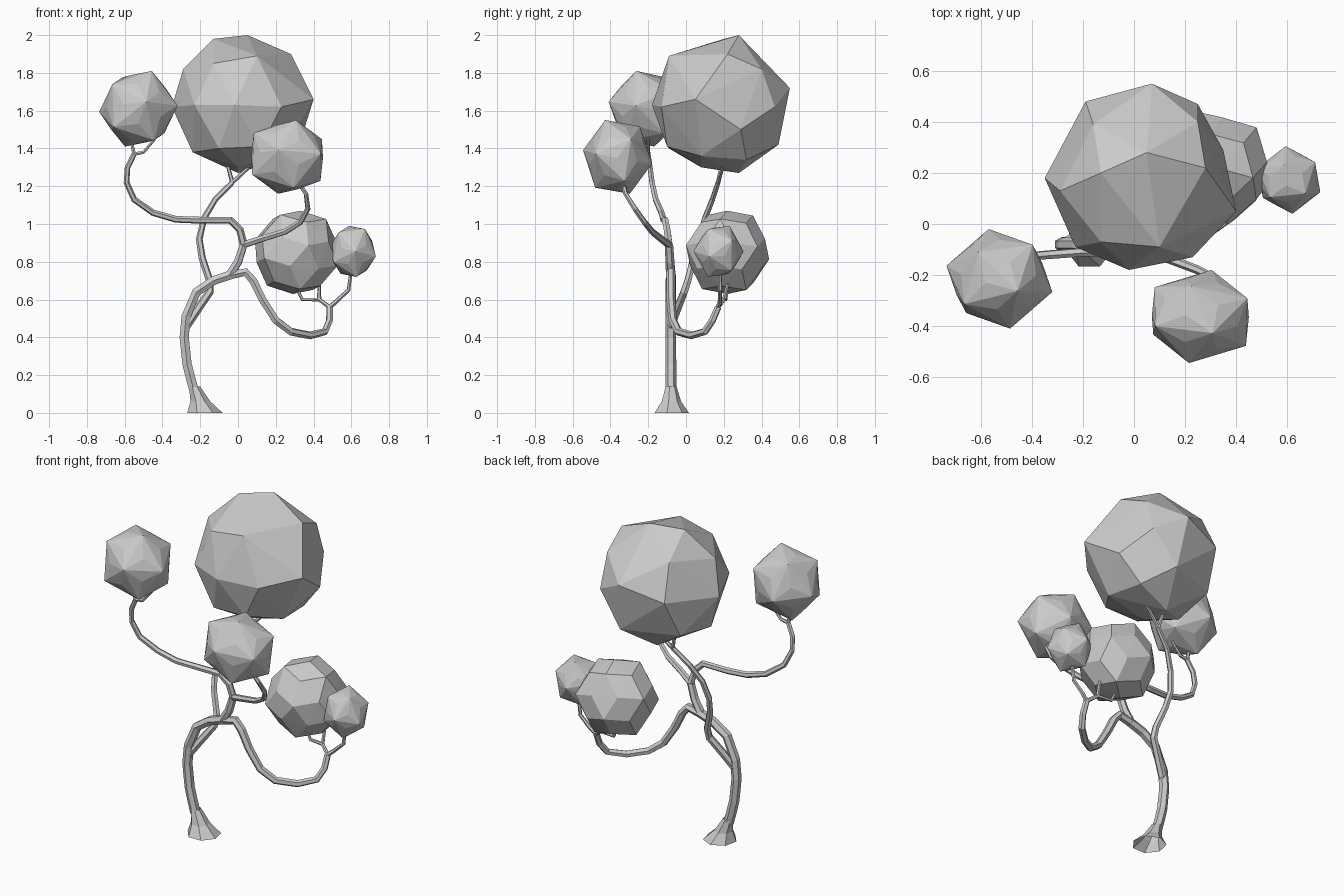
import bpy
import bmesh
from mathutils import Euler, Vector

default_cube = bpy.data.objects.get("Cube")
if default_cube:
    bpy.data.objects.remove(default_cube, do_unlink=True)

grey = bpy.data.materials.new("plain grey")
grey.use_nodes = True
colour = (0.6, 0.6, 0.6, 1)
grey.diffuse_color = colour
grey.node_tree.nodes["Principled BSDF"].inputs["Base Color"].default_value = colour


def add_object(name, mesh):
    """Link a flat-shaded mesh in the shared grey."""
    mesh.materials.clear()
    mesh.materials.append(grey)
    for polygon in mesh.polygons:
        polygon.use_smooth = False
        polygon.material_index = 0
    obj = bpy.data.objects.new(name, mesh)
    bpy.context.scene.collection.objects.link(obj)
    return obj


def branch(name, points, radius_start, radius_end):
    """Six-sided tapering tube along a path."""
    curve = bpy.data.curves.new(name + " path", "CURVE")
    curve.dimensions = "3D"
    curve.bevel_depth = 1
    curve.bevel_resolution = 1
    curve.use_fill_caps = True
    spline = curve.splines.new("POLY")
    spline.points.add(len(points) - 1)
    spline.use_smooth = False
    last = len(points) - 1
    for i, position in enumerate(points):
        spline.points[i].co = (*position, 1)
        spline.points[i].radius = radius_start + (radius_end - radius_start) * i / last
    helper = bpy.data.objects.new(name + " helper", curve)
    bpy.context.scene.collection.objects.link(helper)
    bpy.context.view_layer.update()
    evaluated = helper.evaluated_get(bpy.context.evaluated_depsgraph_get())
    mesh = bpy.data.meshes.new_from_object(evaluated)
    mesh.name = name
    bpy.data.objects.remove(helper, do_unlink=True)
    return add_object(name, mesh)


def hull(name, points):
    """Faceted solid wrapped around a few corners."""
    bm = bmesh.new()
    for p in points:
        bm.verts.new(p)
    bmesh.ops.convex_hull(bm, input=bm.verts[:])
    bmesh.ops.recalc_face_normals(bm, faces=bm.faces[:])
    mesh = bpy.data.meshes.new(name)
    bm.to_mesh(mesh)
    bm.free()
    return add_object(name, mesh)


def crown(name, low, high, turn, bulge):
    """Twenty-sided ball fitted into a box, its face centres pushed out to bulge."""
    bm = bmesh.new()
    bmesh.ops.create_icosphere(bm, subdivisions=1, radius=1)
    points = [v.co.normalized() for v in bm.verts]
    points += [f.calc_center_median().normalized() * bulge for f in bm.faces]
    bm.free()
    rotation = Euler(turn).to_matrix()
    points = [rotation @ p for p in points]
    for axis in range(3):
        values = [p[axis] for p in points]
        start, size = min(values), max(values) - min(values)
        for p in points:
            p[axis] = low[axis] + (high[axis] - low[axis]) * (p[axis] - start) / size
    return hull(name, points)


# Trunk and flared root
trunk_y = -.08
trunk = [(-.23, .11), (-.25, .18), (-.27, .26), (-.285, .4), (-.275, .51),
         (-.22, .64), (-.13, .7), (-.04, .73)]
branch("trunk", [(x, trunk_y, z) for x, z in trunk], .029, .027)

bm = bmesh.new()
bmesh.ops.create_cone(bm, cap_ends=False, segments=7, radius1=.096, radius2=.03, depth=.14)
for v in bm.verts:
    top = v.co.z > 0
    v.co += Vector((-.23 if top else -.175, trunk_y, .07))
waist = bmesh.ops.bisect_plane(bm, geom=bm.verts[:] + bm.edges[:] + bm.faces[:],
                               plane_co=(0, 0, .06), plane_no=(0, 0, 1))
for v in waist["geom_cut"]:
    if isinstance(v, bmesh.types.BMVert):
        v.co.x = -.2 + (v.co.x + .2) * .8
        v.co.y = trunk_y + (v.co.y - trunk_y) * .8
root_mesh = bpy.data.meshes.new("root flare")
bm.to_mesh(root_mesh)
bm.free()
add_object("root flare", root_mesh)

# Upper limb and its two long branches
fork = (.03, -.09, .89)
branch("upper limb", [(-.05, -.08, .72), (0, -.085, .8), fork], .026, .022)
left_fork = (-.55, -.2, 1.37)
branch("upper right branch", [
    fork, (.01, -.1, .97), (-.04, -.11, 1.02), (-.2, -.11, 1.02),
    (-.33, -.12, 1.025), (-.45, -.13, 1.06), (-.55, -.16, 1.13),
    (-.59, -.18, 1.22), (-.585, -.19, 1.3), left_fork], .021, .014)
branch("right crown twig", [left_fork, (-.57, -.2, 1.46)], .011, .009)
branch("right crown side twig", [left_fork, (-.5, -.2, 1.38), (-.44, -.2, 1.45)], .011, .008)
branch("front branch", [
    fork, (.12, -.13, .92), (.25, -.18, .96), (.33, -.22, 1.01),
    (.37, -.27, 1.08), (.36, -.32, 1.16), (.3, -.34, 1.25)], .02, .011)

# Low drooping branch and its twigs
low_fork = (.485, .17, .56)
branch("drooping branch", [
    (-.06, -.08, .725), (.04, -.08, .745), (.08, -.08, .7), (.13, -.08, .6),
    (.2, -.07, .49), (.28, -.04, .43), (.38, .03, .41), (.46, .1, .43),
    (.485, .14, .49), low_fork], .026, .018)
branch("middle crown twig", [
    low_fork, (.43, .2, .6), (.34, .21, .6), (.3, .22, .68)], .012, .009)
branch("middle crown side twig", [(.43, .2, .6), (.43, .23, .72)], .011, .009)
branch("small crown twig", [low_fork, (.52, .18, .59), (.585, .18, .65), (.6, .18, .76)], .014, .009)

# Rear branch that carries the large crown
rear_fork = (-.03, .17, 1.22)
branch("rear branch", [
    (-.275, -.08, .46), (-.22, -.05, .54), (-.15, -.01, .64), (-.15, .01, .7),
    (-.19, .04, .82), (-.205, .07, .92), (-.18, .1, 1.03), (-.12, .14, 1.13),
    rear_fork], .024, .014)
branch("large crown twig", [rear_fork, (-.06, .19, 1.33)], .012, .009)
branch("large crown side twig", [rear_fork, (.08, .2, 1.32)], .012, .009)

# Large irregular crown, from its top corners down to its base
hull("large crown", [
    (.05, .28, 2), (-.13, .2, 1.98), (.28, .22, 1.9), (.1, -.09, 1.89),
    (-.13, -.07, 1.85), (-.29, .13, 1.82), (-.16, .39, 1.86), (.25, .4, 1.82),
    (.07, .55, 1.72), (-.19, .48, 1.65), (.25, .47, 1.62), (.4, .05, 1.66),
    (.23, -.13, 1.62), (-.02, -.18, 1.63), (-.23, -.09, 1.63), (-.35, .18, 1.62),
    (.35, .29, 1.5), (.1, .49, 1.42), (-.22, .37, 1.42), (-.24, .1, 1.38),
    (-.1, -.09, 1.4), (.12, -.1, 1.41), (.25, .08, 1.36), (.22, .32, 1.34),
    (0, .28, 1.27), (0, .08, 1.3)])

# Smaller crowns, each with a corner turned to the front
crown("right crown", (-.735, -.41, 1.41), (-.32, -.02, 1.81), (1.4, 0, .2), .84)
crown("front crown", (.07, -.545, 1.16), (.45, -.18, 1.55), (1.4, 0, -.2), .84)
crown("middle crown", (.09, 0, .63), (.53, .44, 1.07), (1.4, .4, .2), .92)
crown("small crown", (.485, .04, .72), (.73, .305, .99), (1.57, .2, .1), .84)
